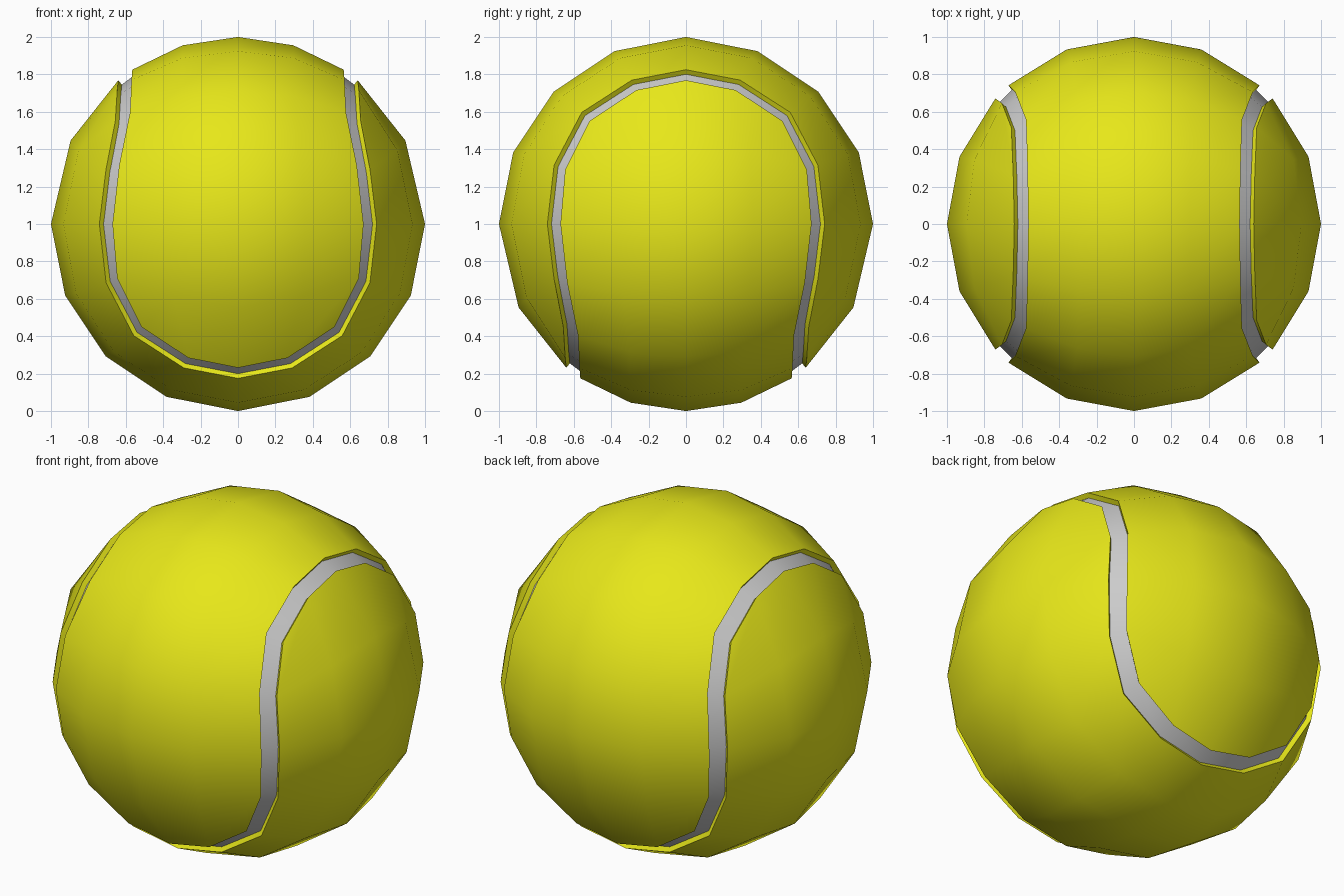
import bpy, bmesh, math
from mathutils import Vector

if "Cube" in bpy.data.objects:
    bpy.data.objects.remove(bpy.data.objects["Cube"])

CENTRE = Vector((0, 0, 1))
# One eighth of the panel outline, from the top of the ball to the rounded end
EDGE = [Vector(p).normalized() for p in (
    (.565, 0, .825), (.57, .29, .77), (.58, .56, .60), (.635, .705, .315),
    (.67, .74, 0), (.645, .705, -.29), (.515, .655, -.55),
    (.265, .645, -.715), (0, .64, -.768))]
# Angles of the panel's centre line, measured from the top
ANGLES = [math.radians(a) for a in (0, 22.5, 45, 67.5, 90, 116.5, 140.2)]


def swap(p):
    """Symmetry that turns one panel into the other."""
    return Vector((p.y, p.x, -p.z))


def panel_point(r, c):
    a, sx, sy = abs(r), (-1 if c < 0 else 1), (-1 if r < 0 else 1)
    mid = Vector((0, math.sin(ANGLES[a]), math.cos(ANGLES[a])))
    if abs(c) == 2:
        p = EDGE[a]
    elif c == 0:
        p = mid
    else:
        p = EDGE[7] if a == 6 else mid.slerp(EDGE[a], 0.5)
    return Vector((sx * p.x, sy * p.y, p.z))


def shell(name, rows, inner, outer, closed=False, mat=None):
    """Thick spherical patch made from rows of unit directions."""
    bm = bmesh.new()
    vs = [[bm.verts.new(p * inner) for p in row] for row in rows]
    n = len(rows)
    for i in range(n if closed else n - 1):
        a, b = vs[i], vs[(i + 1) % n]
        for j in range(len(a) - 1):
            bm.faces.new((a[j], a[j + 1], b[j + 1], b[j]))
    ext = bmesh.ops.extrude_face_region(bm, geom=bm.faces[:], use_keep_orig=True)
    for v in ext["geom"]:
        if isinstance(v, bmesh.types.BMVert):
            v.co *= outer / inner
    bmesh.ops.recalc_face_normals(bm, faces=bm.faces[:])
    for v in bm.verts:
        v.co += CENTRE
    me = bpy.data.meshes.new(name)
    bm.to_mesh(me)
    bm.free()
    ob = bpy.data.objects.new(name, me)
    bpy.context.collection.objects.link(ob)
    if mat:
        me.materials.append(mat)
    bpy.ops.object.select_all(action='DESELECT')
    ob.select_set(True)
    bpy.context.view_layer.objects.active = ob
    bpy.ops.object.shade_smooth_by_angle(angle=math.radians(40))
    return ob


felt = bpy.data.materials.new("yellow_felt")
felt.diffuse_color = (0.8, 0.8, 0.01, 1)
felt.use_nodes = True
felt.node_tree.nodes["Principled BSDF"].inputs["Base Color"].default_value = felt.diffuse_color

# Two interlocking felt panels
grid = [[panel_point(r, c) for c in range(-2, 3)] for r in range(-6, 7)]
shell("upper_panel", grid, 0.93, 1.0, mat=felt)
shell("lower_panel", [[swap(p) for p in row] for row in grid], 0.93, 1.0, mat=felt)

# Recessed seam running between the panels, tucked slightly under both
seam = []
for sx, sy, order in ((1, 1, range(8)), (-1, 1, range(8, 0, -1)),
                      (-1, -1, range(8)), (1, -1, range(8, 0, -1))):
    for i in order:
        a, b = EDGE[i], swap(EDGE[8 - i])
        pair = (a.lerp(b, -0.15), a.lerp(b, 1.15))
        seam.append([Vector((sx * p.x, sy * p.y, p.z)) for p in pair])
shell("seam", seam, 0.93, 0.97, closed=True)
